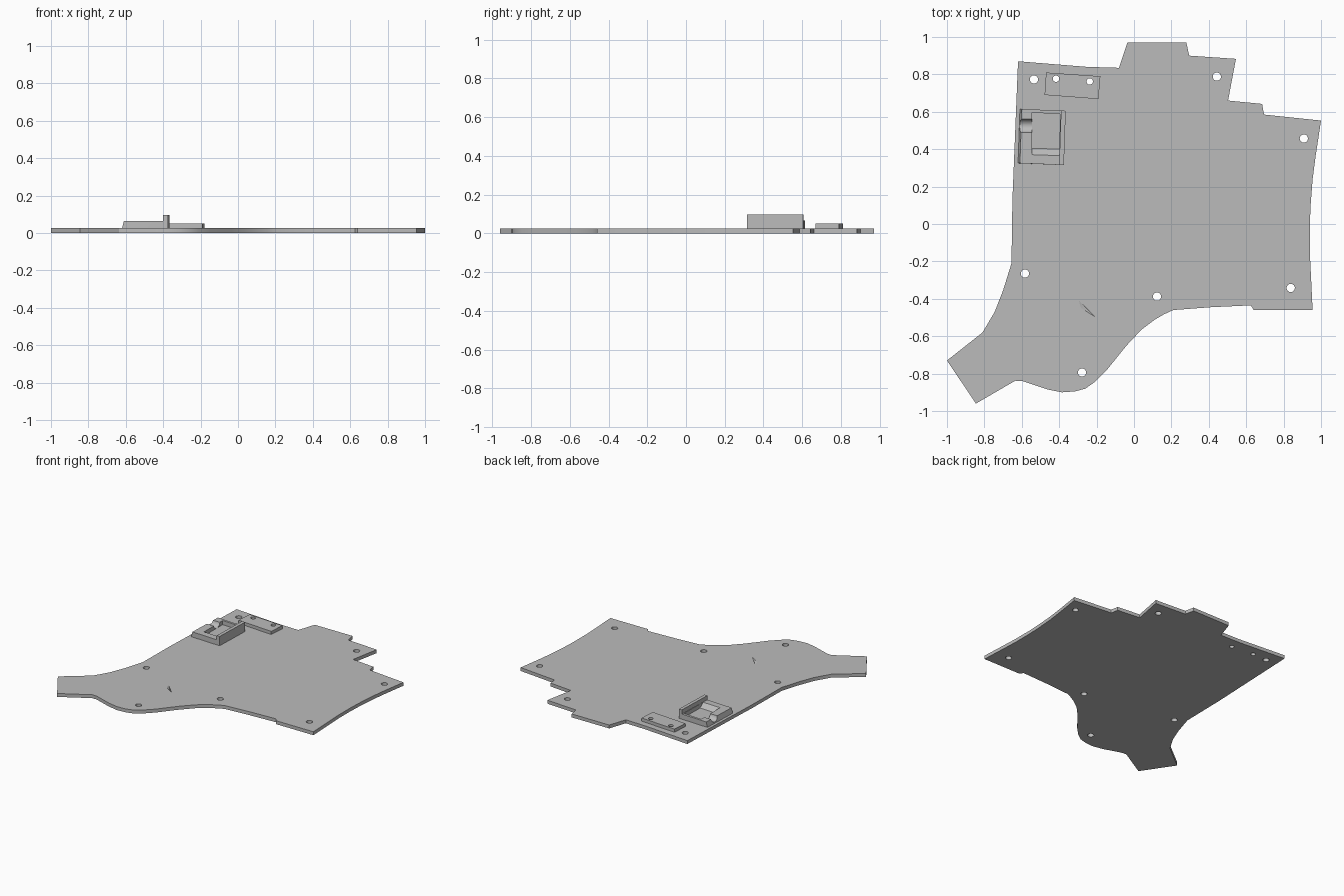
import bpy, bmesh, math
from mathutils import Vector

if "Cube" in bpy.data.objects:
    bpy.data.objects.remove(bpy.data.objects["Cube"])

grey = bpy.data.materials.new("plain grey")
grey.diffuse_color = (0.5, 0.5, 0.5, 1)
grey.use_nodes = True
grey.node_tree.nodes["Principled BSDF"].inputs["Base Color"].default_value = grey.diffuse_color


def make(name, bm):
    bmesh.ops.recalc_face_normals(bm, faces=bm.faces)
    me = bpy.data.meshes.new(name)
    bm.to_mesh(me)
    bm.free()
    ob = bpy.data.objects.new(name, me)
    bpy.context.collection.objects.link(ob)
    me.materials.append(grey)
    return ob


def prism(name, pts, z0, z1):
    bm = bmesh.new()
    face = bm.faces.new([bm.verts.new((x, y, z0)) for x, y in pts])
    ext = bmesh.ops.extrude_face_region(bm, geom=[face])
    for v in ext["geom"]:
        if isinstance(v, bmesh.types.BMVert):
            v.co.z = z1
    return make(name, bm)


def hull(name, pts):
    bm = bmesh.new()
    for p in pts:
        bm.verts.new(p)
    bmesh.ops.convex_hull(bm, input=bm.verts)
    return make(name, bm)


def circle(x, y, r, n=24):
    return [(x + r * math.cos(2 * math.pi * i / n),
             y + r * math.sin(2 * math.pi * i / n)) for i in range(n)]


def cut(ob, cutter):
    bpy.context.view_layer.objects.active = ob
    m = ob.modifiers.new("cut", "BOOLEAN")
    m.operation, m.solver, m.object = "DIFFERENCE", "EXACT", cutter
    bpy.ops.object.modifier_apply(modifier=m.name)
    bpy.data.objects.remove(cutter)


def smooth(ob):
    bpy.ops.object.select_all(action="DESELECT")
    ob.select_set(True)
    bpy.context.view_layer.objects.active = ob
    bpy.ops.object.shade_smooth_by_angle(angle=math.radians(30))


T = 0.026  # plate thickness

# Base plate outline, clockwise from the back left corner
outline = [
    (-.62, .87), (-.25, .84), (-.08, .835), (-.035, .97), (.28, .97), (.295, .90),
    (.545, .883), (.503, .66), (.685, .642), (.695, .585), (1, .553), (.972, .37),
    (.955, .24), (.945, .11), (.94, 0), (.94, -.15), (.955, -.46), (.64, -.46),
    (.625, -.435), (.41, -.445), (.21, -.46), (.16, -.483), (.11, -.512), (.04, -.565),
    (-.04, -.65), (-.145, -.78), (-.21, -.845), (-.26, -.88), (-.315, -.895),
    (-.385, -.90), (-.46, -.885), (-.565, -.85), (-.60, -.839), (-.635, -.838),
    (-.845, -.96), (-1, -.73), (-.81, -.58), (-.745, -.47), (-.70, -.355),
    (-.655, -.21), (-.65, .13)]
plate = prism("base_plate", outline, 0, T)

# Raised connector block
block = prism("connector_block",
              [(-.47, .81), (-.18, .79), (-.19, .668), (-.478, .69)], T, .05)

# Mounting holes, and two pin holes through block and plate
for x, y in [(-.535, .773), (.443, .788), (.908, .457), (-.583, -.265),
             (.123, -.388), (.838, -.342), (-.278, -.794)]:
    cut(plate, prism("hole", circle(x, y, .022), -.1, .2))
for x, y in [(-.417, .777), (-.237, .762)]:
    for ob in (plate, block):
        cut(ob, prism("hole", circle(x, y, .017), -.1, .2))

# Small wedge-shaped notch in the plate
cut(plate, hull("notch", [(-.305, -.40, .03), (-.195, -.51, .03), (-.29, -.45, .03),
                          (-.26, -.445, .012)]))

# Socket frame with a sloping outer side
socket = hull("socket_frame", [
    (-.62, .325, T), (-.61, .615, T), (-.365, .605, T), (-.375, .315, T),
    (-.61, .325, .065), (-.60, .615, .065), (-.365, .605, .065), (-.375, .315, .065)])
# Pocket with a ramp at its front end
cut(socket, hull("pocket", [
    (-.545, .365, .07), (-.545, .595, .07), (-.395, .588, .07), (-.40, .36, .07),
    (-.545, .405, .034), (-.545, .595, .034), (-.395, .588, .034), (-.398, .40, .034)]))
# Round-bottomed cable channel through the outer side
bm = bmesh.new()
ends = [[bm.verts.new((x, .525 + b, .07 + c)) for b, c in circle(0, 0, .036)]
        for x in (-.66, -.52)]
for i in range(24):
    j = (i + 1) % 24
    bm.faces.new((ends[0][i], ends[0][j], ends[1][j], ends[1][i]))
for e in ends:
    bm.faces.new(e)
cut(socket, make("channel", bm))

# Tall back wall of the socket
prism("socket_wall", [(-.39, .607), (-.365, .605), (-.375, .315), (-.40, .316)], T, .097)

smooth(plate)
smooth(block)
smooth(socket)
